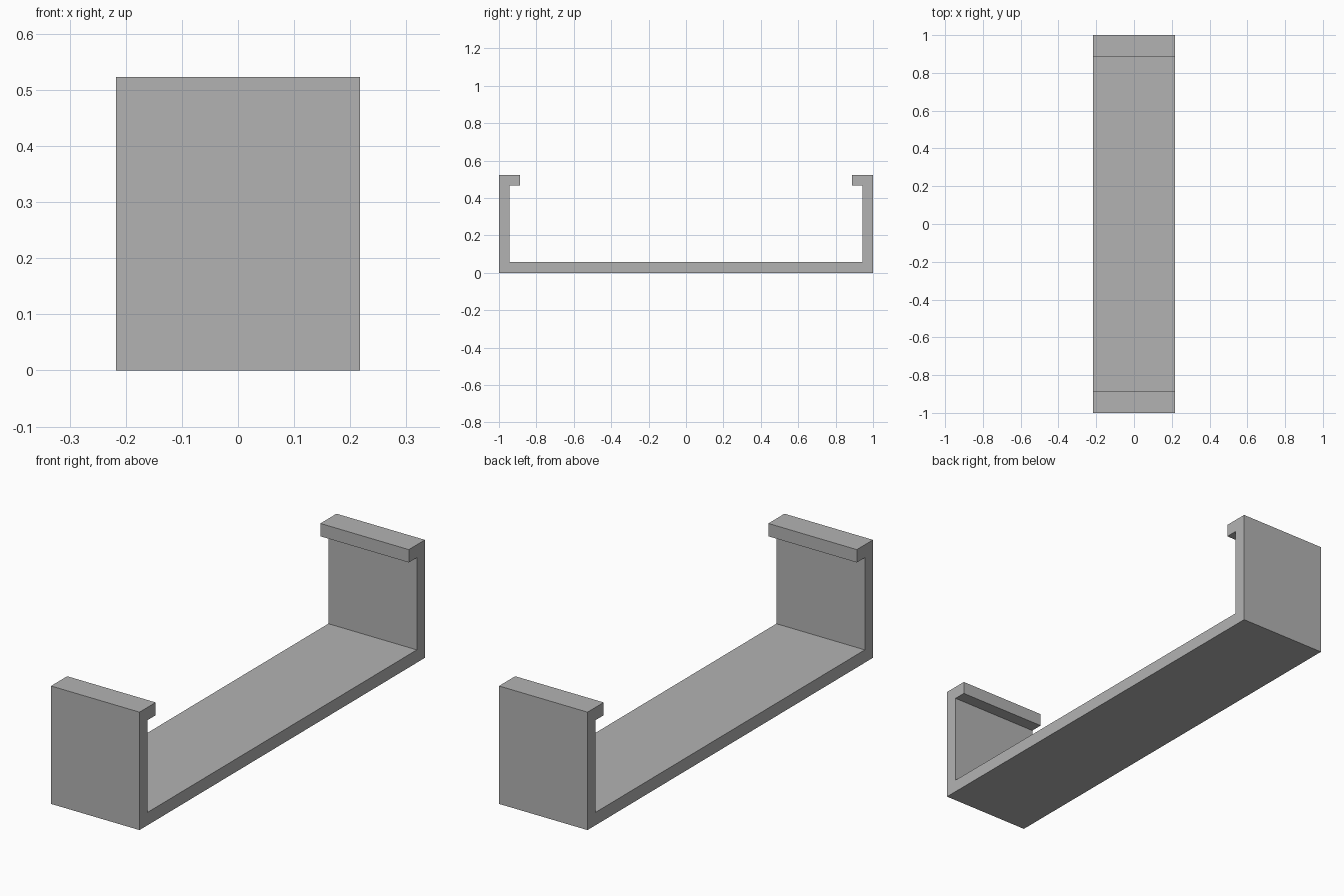
import bpy
import bmesh

cube = bpy.data.objects.get("Cube")
if cube:
    bpy.data.objects.remove(cube, do_unlink=True)

HALF_WIDTH = 0.217
HEIGHT = 0.523
WALL = 0.057
LIP = 0.113

# Plain grey material
grey = bpy.data.materials.new("plain grey")
grey.use_nodes = True
colour = (0.45, 0.45, 0.45, 1)
grey.diffuse_color = colour
grey.node_tree.nodes["Principled BSDF"].inputs["Base Color"].default_value = colour

# Half of the bracket section: base, upright and inward lip, as (y, z)
half = [(1 - WALL, WALL), (1 - WALL, HEIGHT - WALL), (1 - LIP, HEIGHT - WALL),
        (1 - LIP, HEIGHT), (1, HEIGHT), (1, 0)]
section = half + [(-y, z) for y, z in reversed(half)]

# Extrude the mirrored section across the width
bm = bmesh.new()
face = bm.faces.new([bm.verts.new((-HALF_WIDTH, y, z)) for y, z in section])
swept = bmesh.ops.extrude_face_region(bm, geom=[face], use_keep_orig=True)
moved = [v for v in swept["geom"] if isinstance(v, bmesh.types.BMVert)]
bmesh.ops.translate(bm, verts=moved, vec=(2 * HALF_WIDTH, 0, 0))
bmesh.ops.recalc_face_normals(bm, faces=bm.faces)

mesh = bpy.data.meshes.new("channel_bracket")
bm.to_mesh(mesh)
bm.free()
mesh.materials.append(grey)
bracket = bpy.data.objects.new("channel_bracket", mesh)
bpy.context.collection.objects.link(bracket)
